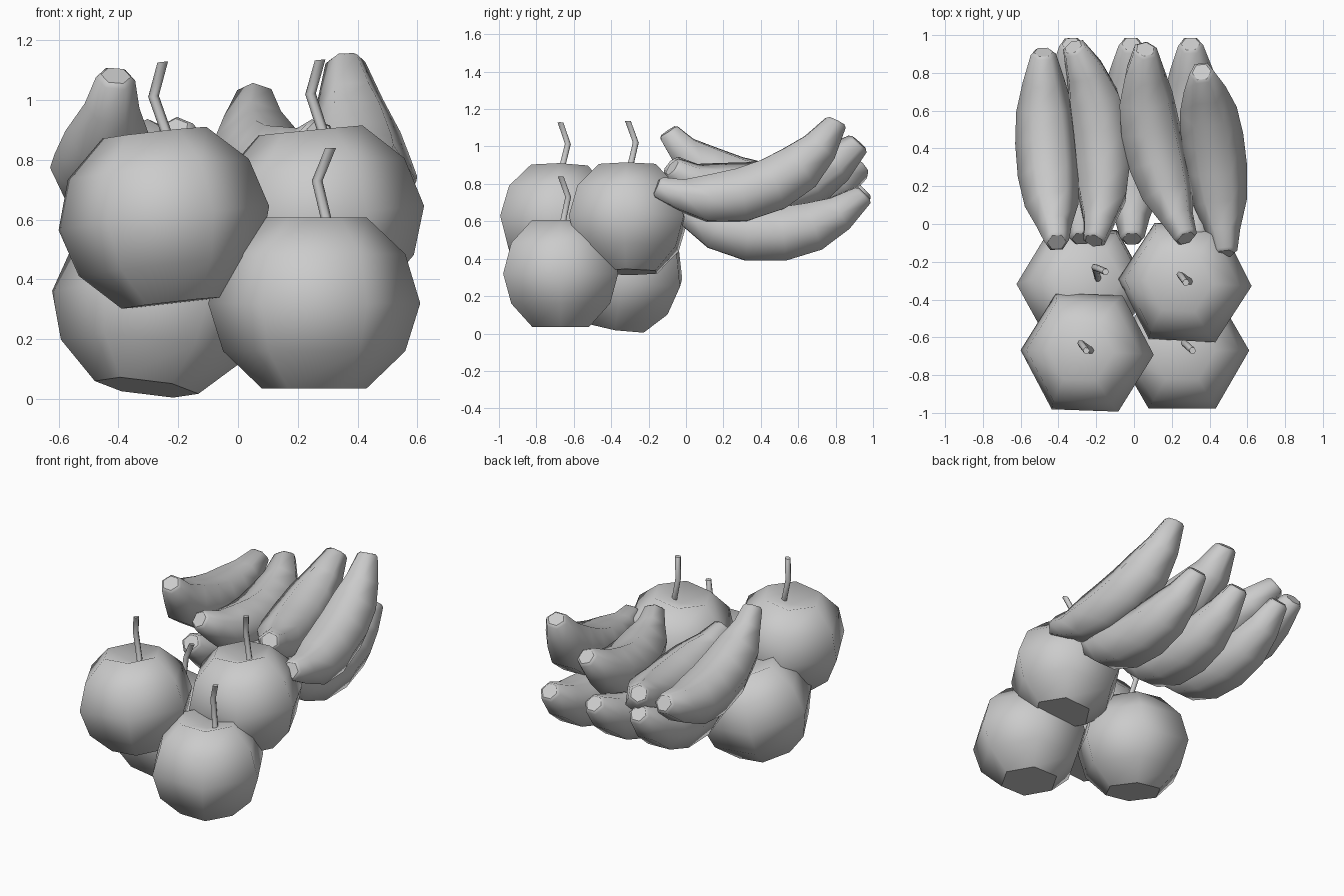
import bpy, bmesh
from math import sin, cos, radians, pi
from mathutils import Vector, Matrix, Euler

if "Cube" in bpy.data.objects:
    bpy.data.objects.remove(bpy.data.objects["Cube"])


def loft(name, rings, matrix, start_cap=True, apex=None):
    """Skin a list of equal-sized point rings; flat end caps or a pinched apex at the end."""
    bm = bmesh.new()
    loops = [[bm.verts.new(p) for p in ring] for ring in rings]
    n = len(loops[0])
    for a, b in zip(loops, loops[1:]):
        for i in range(n):
            bm.faces.new((a[i], a[(i + 1) % n], b[(i + 1) % n], b[i])).smooth = True
    if start_cap:
        bm.faces.new(loops[0][::-1])
    if apex is None:
        bm.faces.new(loops[-1])
    else:
        tip = bm.verts.new(apex)
        for i in range(n):
            bm.faces.new((loops[-1][i], loops[-1][(i + 1) % n], tip)).smooth = True
    bmesh.ops.recalc_face_normals(bm, faces=bm.faces)
    mesh = bpy.data.meshes.new(name)
    bm.to_mesh(mesh)
    bm.free()
    obj = bpy.data.objects.new(name, mesh)
    obj.matrix_world = matrix
    bpy.context.collection.objects.link(obj)
    return obj


def circle(centre, r, sides, u=Vector((1, 0, 0)), v=Vector((0, 1, 0))):
    return [Vector(centre) + u * r * cos(2 * pi * i / sides) + v * r * sin(2 * pi * i / sides)
            for i in range(sides)]


# Six-sided apple with dimpled top, plus a kinked stem
APPLE = [(.175, -.285), (.305, -.16), (.355, 0), (.305, .165), (.175, .288)]
STEM = [(.055, 0, .22), (.01, .04, .41), (.055, 0, .52)]


def apple(name, loc, tilt):
    m = Matrix.Translation(loc) @ Euler([radians(a) for a in tilt]).to_matrix().to_4x4()
    loft(name, [circle((0, 0, z), r, 6) for r, z in APPLE], m, apex=(0, 0, .23))
    loft(name + "_stem", [circle(p, .018, 6) for p in STEM], m)


apple("apple_upper_left", (-.248, -.68, .605), (-1, -6.5, -2))
apple("apple_upper_right", (.27, -.31, .612), (0, -5.5, -3))
apple("apple_lower_right", (.255, -.67, .32), (0, 0, 0))
apple("apple_lower_left", (-.27, -.33, .318), (-9, 7, -2))

# Six-sided banana: stations along an arc (angle in degrees, radius)
BANANA = [(-44, .05), (-43, .066), (-34, .092), (-22.5, .143), (-9, .165), (5, .166),
          (18, .152), (30, .112), (42, .067), (43, .05)]
ARC_R, HALF, SAG = .75, .51, .20


def banana(name, front, back, lean=0):
    """Span from front tip to back tip, belly down; lean rolls the belly towards +x."""
    front, back = Vector(front), Vector(back)
    along = (back - front).normalized()
    side = along.cross(Vector((0, 0, 1))).normalized()
    up = side.cross(along)
    c, s = cos(radians(lean)), sin(radians(lean))
    side, up = side * c + up * s, up * c - side * s
    m = Matrix((side, along, up)).transposed().to_4x4()
    m.translation = (front + back) / 2
    rings = []
    for deg, r in BANANA:
        a = radians(deg)
        out = Vector((0, sin(a), -cos(a)))
        centre = Vector((0, 0, ARC_R - SAG)) + out * ARC_R
        rings.append(circle(centre, r, 6, Vector((1, 0, 0)), out))
    loft(name, rings, m)


# Upper row of four, lower row of three
banana("banana_upper_1", (-.41, -.09, 1.07), (-.48, .91, .86), -5)
banana("banana_upper_2", (-.21, -.07, .89), (-.32, .93, .89), 28)
banana("banana_upper_3", (.27, -.06, .88), (.06, .92, 1.02), -18)
banana("banana_upper_4", (.48, -.13, .785), (.36, .79, 1.13), 3)
banana("banana_lower_1", (-.28, -.06, .72), (-.33, .945, .77))
banana("banana_lower_2", (-.01, -.06, .71), (-.015, .945, .75))
banana("banana_lower_3", (.33, -.06, .71), (.30, .945, .745))
